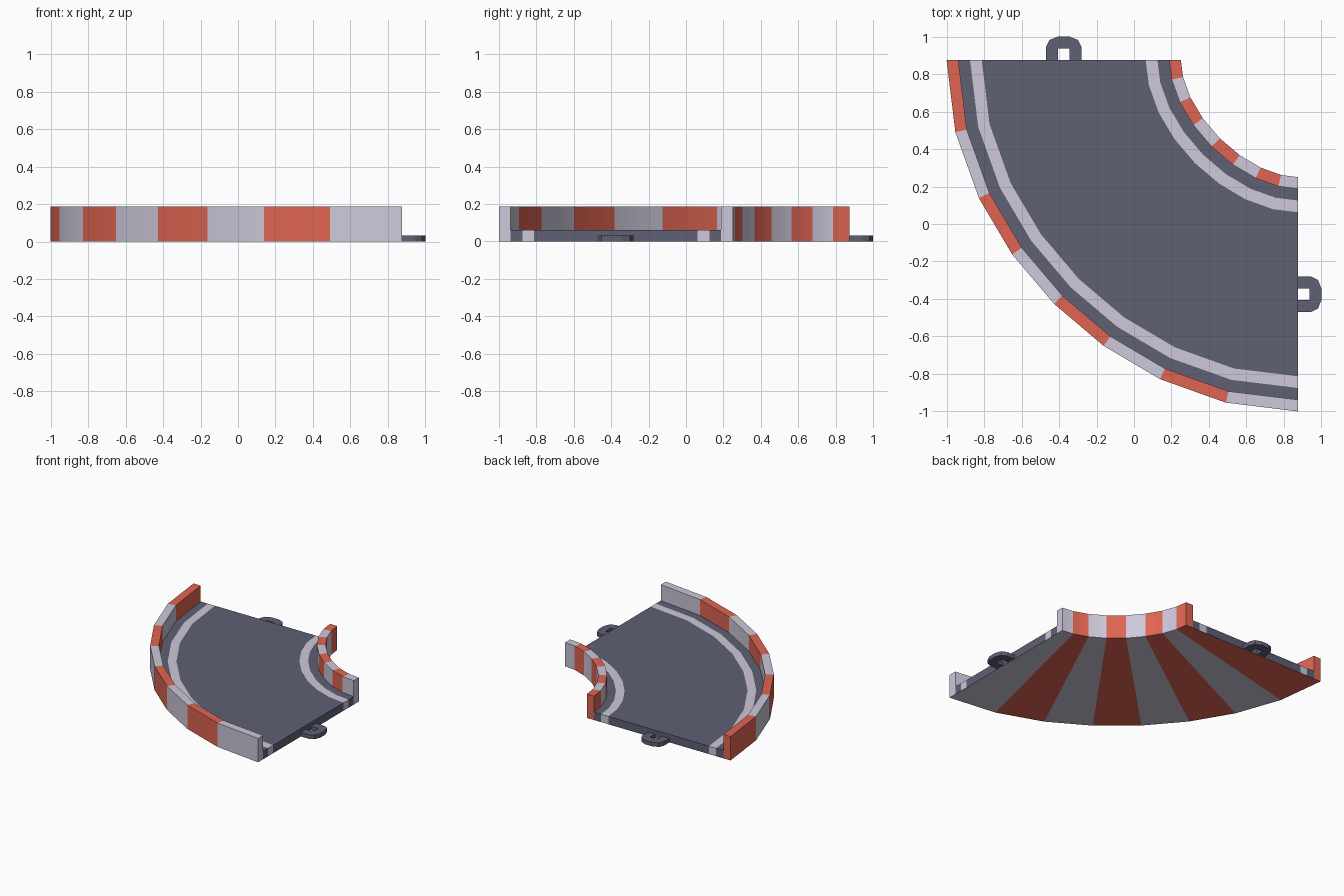
import bpy, bmesh, math

if "Cube" in bpy.data.objects:
    bpy.data.objects.remove(bpy.data.objects["Cube"])

def material(name, rgb):
    m = bpy.data.materials.new(name)
    m.diffuse_color = (*rgb, 1)
    m.use_nodes = True
    m.node_tree.nodes["Principled BSDF"].inputs["Base Color"].default_value = m.diffuse_color
    return m

RED = material("barrier_red", (0.74, 0.13, 0.085))
WHITE = material("pale_lavender", (0.61, 0.58, 0.70))
ROAD = material("asphalt_slate", (0.112, 0.117, 0.175))
MATS = [RED, WHITE, ROAD]

CORNER, RADIUS, SEGS = 0.875, 1.25, 8      # corner the bend turns around
HALF, WALL_IN = 0.625, 0.5625              # half width, inner side of barrier
LINE_OUT, LINE_IN = 0.5, 0.4375            # painted edge lines
WALL_H, ROAD_H = 0.1875, 0.0625

# Centre line: a quarter bend Bezier sampled at equal lengths
def bezier(t, p0, p1, p2, p3):
    s = 1 - t
    pos = s**3 * p0 + 3*s*s*t * p1 + 3*s*t*t * p2 + t**3 * p3
    der = s*s * (p1 - p0) + 2*s*t * (p2 - p1) + t*t * (p3 - p2)
    return pos, der

def frame(t):
    a, da = bezier(t, 1, 1, 0.5, 0)
    b, db = bezier(t, 0, 0.5, 1, 1)
    l = math.hypot(da, db)
    return a * RADIUS, b * RADIUS, db / l, -da / l

def stations():
    n = 400
    pts = [frame(k / n) for k in range(n + 1)]
    acc = [0]
    for p, q in zip(pts, pts[1:]):
        acc.append(acc[-1] + math.hypot(q[0] - p[0], q[1] - p[1]))
    return [frame(min(range(n + 1), key=lambda k: abs(acc[k] - acc[-1] * i / SEGS)) / n)
            for i in range(SEGS + 1)]

PATH = stations()

def place(i, offset, z):
    a, b, na, nb = PATH[i]
    return (CORNER - a - na * offset, CORNER - b - nb * offset, z)

def finish(name, bm):
    me = bpy.data.meshes.new(name)
    bm.to_mesh(me)
    bm.free()
    for m in MATS:
        me.materials.append(m)
    ob = bpy.data.objects.new(name, me)
    bpy.context.collection.objects.link(ob)
    return ob

# Sweep an open profile along the bend, then close its ends with upright caps
def sweep(name, profile, colour, caps=()):
    bm = bmesh.new()
    grid = [[bm.verts.new(place(i, o, z)) for o, z in profile] for i in range(SEGS + 1)]
    for i in range(SEGS):
        for j in range(len(profile) - 1):
            f = bm.faces.new((grid[i][j], grid[i+1][j], grid[i+1][j+1], grid[i][j+1]))
            f.material_index = colour(i, j)
    for k, (o0, o1, h) in enumerate(caps):
        for i in (0, SEGS):
            ring = [(o0, 0), (o0, h), (o1, h), (o1, 0)]
            if i:
                ring.reverse()
            f = bm.faces.new([bm.verts.new(place(i, *p)) for p in ring])
            f.material_index = colour(min(i, SEGS - 1), k)
    ob = finish(name, bm)
    bpy.ops.object.select_all(action='DESELECT')
    bpy.context.view_layer.objects.active = ob
    ob.select_set(True)
    bpy.ops.object.shade_smooth_by_angle(angle=math.radians(30))

def alternate(i, j):
    return i % 2

# Barriers and underside share the red and white blocks
sweep("outer_barrier",
      [(HALF, 0), (HALF, WALL_H), (WALL_IN, WALL_H), (WALL_IN, ROAD_H)],
      alternate, [(HALF, WALL_IN, WALL_H)])
sweep("inner_barrier",
      [(-WALL_IN, ROAD_H), (-WALL_IN, WALL_H), (-HALF, WALL_H), (-HALF, 0)],
      alternate, [(-WALL_IN, -HALF, WALL_H)])
sweep("underside", [(-HALF, 0), (HALF, 0)], alternate)

# Road surface with a pale line along each edge
edges = [WALL_IN, LINE_OUT, LINE_IN, -LINE_IN, -LINE_OUT, -WALL_IN]
sweep("road_surface", [(o, ROAD_H) for o in edges],
      lambda i, j: 1 if j in (1, 3) else 2,
      [(a, b, ROAD_H) for a, b in zip(edges, edges[1:])])

# Connector loops on both open ends
def connector(name, swap):
    half = [(0.031, 0), (0.094, 0), (0.094, 0.07), (0.076, 0.107), (0.031, 0.125)]
    outline = half + [(-u, v) for u, v in reversed(half)]
    outline += [(-0.031, 0.0625), (0.031, 0.0625)]
    bm = bmesh.new()
    pts = [(CORNER - RADIUS + u, CORNER + v) for u, v in outline]
    face = bm.faces.new([bm.verts.new((y, x, 0) if swap else (x, y, 0)) for x, y in pts])
    ext = bmesh.ops.extrude_face_region(bm, geom=[face], use_keep_orig=True)
    for v in ext["geom"]:
        if isinstance(v, bmesh.types.BMVert):
            v.co.z = 0.032
    bmesh.ops.recalc_face_normals(bm, faces=bm.faces)
    for f in bm.faces:
        f.material_index = 2
    finish(name, bm)

connector("back_connector", False)
connector("right_connector", True)
